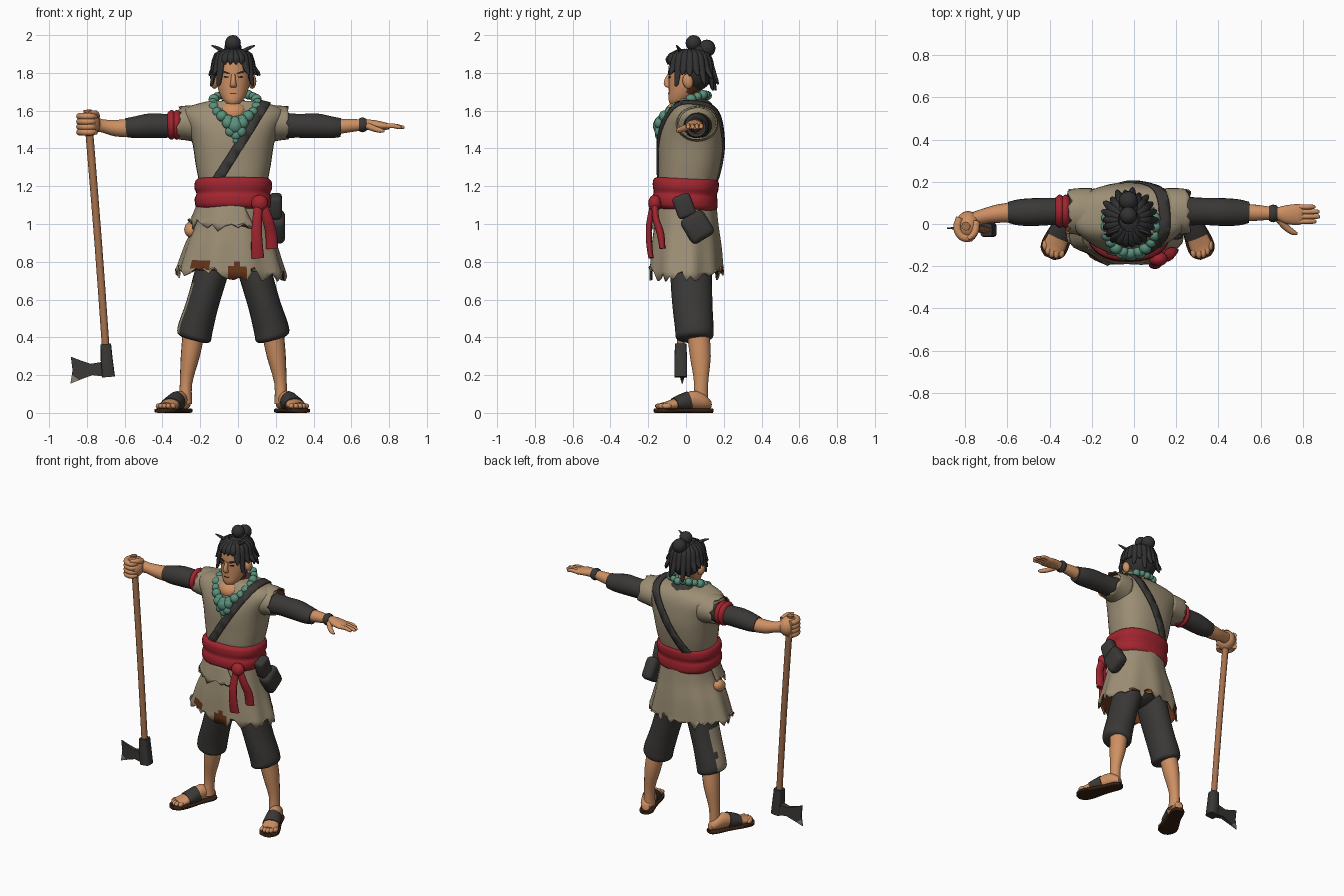
import bpy, bmesh, math, random
from mathutils import Vector, Matrix

random.seed(4)
if "Cube" in bpy.data.objects:
    bpy.data.objects.remove(bpy.data.objects["Cube"])


def material(name, r, g, b):
    m = bpy.data.materials.new(name)
    m.use_nodes = True
    m.diffuse_color = (r, g, b, 1)
    m.node_tree.nodes["Principled BSDF"].inputs["Base Color"].default_value = (r, g, b, 1)
    return m


skin = material("skin", .62, .28, .125)
cloth = material("tan_cloth", .33, .27, .175)
dark = material("dark_cloth", .042, .04, .037)
hair = material("black_hair", .032, .031, .031)
red = material("red_sash", .36, .018, .028)
teal = material("teal_beads", .1, .28, .2)
wood = material("wood", .38, .165, .075)
sole = material("brown_sole", .04, .015, .006)
lining = material("rust_lining", .13, .035, .01)
steel = material("worn_steel", .24, .215, .17)
CX = -.025


def finish(name, bm, mats, angle=50):
    bmesh.ops.recalc_face_normals(bm, faces=bm.faces)
    me = bpy.data.meshes.new(name)
    bm.to_mesh(me)
    bm.free()
    for m in mats:
        me.materials.append(m)
    me.shade_smooth()
    me.set_sharp_from_angle(angle=math.radians(angle))
    ob = bpy.data.objects.new(name, me)
    bpy.context.collection.objects.link(ob)
    return ob


def spline(secs, steps):
    """Catmull-Rom through the sections."""
    p = [Vector(s) for s in secs]
    p = [p[0]] + p + [p[-1]]
    out = []
    for a, b, c, d in zip(p, p[1:], p[2:], p[3:]):
        for k in range(steps):
            t = k / steps
            out.append((b * 2 + (c - a) * t + (a * 2 - b * 5 + c * 4 - d) * t * t
                        + (b * 3 - a - c * 3 + d) * t ** 3) / 2)
    return out + [p[-1]]


def tube(name, secs, *mats, ref=(0, 1, 0), sides=18, power=2, flat=True, caps=True,
         steps=3, folds=0, ragged=0):
    """Loft of rounded sections (x, y, z, half width, half depth along ref)."""
    pts = spline(secs, steps)
    bm, rings = bmesh.new(), []
    for i, s in enumerate(pts):
        pos = Vector(s[:3])
        a, b = (0, -1) if flat else (max(i - 1, 0), min(i + 1, len(pts) - 1))
        t = (Vector(pts[b][:3]) - Vector(pts[a][:3])).normalized()
        u = t.cross(Vector(ref)).normalized()
        v = u.cross(t)
        ring = []
        for k in range(sides):
            a = math.tau * k / sides
            c, sn = math.cos(a), math.sin(a)
            f = 1 + folds * math.sin(9 * a) * i / len(pts)
            c = math.copysign(abs(c) ** (2 / power), c)
            sn = math.copysign(abs(sn) ** (2 / power), sn)
            end = t * random.uniform(-ragged, ragged) if i == len(pts) - 1 else Vector()
            ring.append(bm.verts.new(pos + (u * c * s[3] + v * sn * s[4]) * f + end))
        rings.append(ring)
    for r, q in zip(rings, rings[1:]):
        for k in range(sides):
            bm.faces.new((r[k], r[k - 1], q[k - 1], q[k]))
    if caps:
        bm.faces.new(rings[0])
        bm.faces.new(rings[-1])
    return finish(name, bm, mats)


def ball(name, loc, size, mat, tilt=0):
    bm = bmesh.new()
    bmesh.ops.create_uvsphere(bm, u_segments=16, v_segments=10, radius=1)
    bm.transform(Matrix.Translation(loc) @ Matrix.Rotation(tilt, 4, 'X') @ Matrix.Diagonal((*size, 1)))
    return finish(name, bm, [mat])


def box(name, loc, size, mat, tilt=(0, 0), bevel=0):
    bm = bmesh.new()
    bmesh.ops.create_cube(bm, size=1)
    bm.transform(Matrix.Diagonal((*size, 1)))
    if bevel:
        bmesh.ops.bevel(bm, geom=bm.edges[:], offset=bevel, segments=3, affect='EDGES', profile=.5)
    bm.transform(Matrix.Translation(loc) @ Matrix.Rotation(tilt[0], 4, 'X') @ Matrix.Rotation(tilt[1], 4, 'Y'))
    return finish(name, bm, [mat])


def bisect(bm, co, no, clear=True):
    return bmesh.ops.bisect_plane(bm, geom=bm.verts[:] + bm.edges[:] + bm.faces[:], plane_co=co,
                                  plane_no=no, clear_outer=clear)["geom_cut"]


def thicken(ob, depth, offset=-1):
    m = ob.modifiers.new("thickness", 'SOLIDIFY')
    m.thickness, m.offset, m.material_offset = depth, offset, 1


def paint(ob, rule):
    """Give the second material to the faces the rule picks."""
    for f in ob.data.polygons:
        f.material_index = int(rule(f.center, f.normal))


# Tunic body
torso = tube("tunic_body", [(CX, 0, 1.16, .17, .14), (CX, .008, 1.235, .184, .155), (CX, .018, 1.32, .2, .165),
             (CX, .025, 1.42, .215, .172), (CX, .03, 1.5, .24, .165), (CX, .04, 1.57, .275, .145),
             (CX, .045, 1.615, .25, .12), (CX, .04, 1.645, .15, .095)], cloth, sides=36, power=2.4)

# Shoulder strap: a diagonal slice of the tunic surface, thickened
bm = bmesh.new()
bm.from_mesh(torso.data)
normal = Vector((.85, 0, -.53))
for s in (1, -1):
    bisect(bm, Vector((-.005, 0, 1.4)) + normal * s * .025, normal * s)
bisect(bm, (0, 0, 1.2), (0, 0, -1))
thicken(finish("shoulder_strap", bm, [dark]), .01, 1)
ball("undershirt_collar", (CX, .085, 1.615), (.085, .075, .05), dark, -.5)

# Skirt with torn hem, lining and two torn holes
skirt = tube("tunic_skirt", [(CX, 0, 1.12, .185, .16), (CX, 0, 1.0, .205, .17),
             (CX - .01, 0, .88, .245, .185), (CX - .012, 0, .74, .29, .195)],
             cloth, lining, sides=54, caps=False, steps=6, folds=.04, ragged=.04)
paint(skirt, lambda c, n: c.y < 0 and any(
    math.hypot((c.x - x) / .055, (c.z - z) / .035) < 1 for x, z in ((-.205, .785), (-.01, .755))))
thicken(skirt, .01)
flap = tube("torn_overlay", [(CX, -.005, 1.1, .19, .168), (CX - .005, -.005, 1.04, .208, .18),
            (CX - .01, -.005, .985, .225, .19)], cloth, lining, sides=40, caps=False, folds=.03, ragged=.03)
bm = bmesh.new()
bm.from_mesh(flap.data)
bisect(bm, (.03, 0, 1.1), (1, 0, .5))
bisect(bm, (0, .03, 1.1), (0, 1, 0))
bm.to_mesh(flap.data)
bm.free()
thicken(flap, .008)
ball("hip_bundle", (-.25, -.01, .97), (.035, .05, .04), skin, .4)

# Sash, knot and hanging ends
tube("sash", [(CX, -.003, 1.075, .18, .155), (CX, -.006, 1.095, .2, .172), (CX, -.006, 1.135, .204, .173),
     (CX, -.004, 1.16, .195, .167), (CX, -.002, 1.19, .206, .174), (CX, 0, 1.225, .202, .174),
     (CX, .005, 1.24, .188, .162)], red, sides=36, power=2.4)
ball("sash_knot", (.115, -.165, 1.11), (.045, .035, .045), red)
tube("sash_end_long", [(.11, -.17, 1.12, .022, .016), (.1, -.195, 1.0, .026, .016),
     (.1, -.195, .9, .03, .016), (.105, -.185, .82, .034, .014)], red, flat=False)
tube("sash_end_short", [(.125, -.165, 1.12, .022, .018), (.155, -.16, 1.03, .028, .018),
     (.175, -.135, .95, .03, .02), (.18, -.125, .87, .032, .016)], red, flat=False)

# Belt pouch
box("pouch_body", (.21, .06, .985), (.08, .14, .15), dark, (.55, 0), .03)
box("pouch_flap", (.2, -.01, 1.095), (.065, .1, .125), dark, (.35, 0), .02)

# Legs, sandals and sleeves, both sides
up = (0, 0, 1)
ball("trouser_seat", (CX, .03, .86), (.17, .13, .12), dark)
for s, side in ((1, "left"), (-1, "right")):
    X = lambda x: CX + s * x
    leg = tube(side + "_trouser_leg", [(X(.08), .03, .88, .095, .11), (X(.122), .028, .72, .088, .11),
               (X(.165), .034, .57, .086, .106), (X(.2), .044, .45, .093, .102),
               (X(.208), .045, .4, .09, .098), (X(.21), .045, .385, .06, .07)], dark, cloth, sides=24)
    if s < 0:  # sewn side patch
        paint(leg, lambda c, n: n.x < -.88 and .41 < c.z < .7)
    tube(side + "_shin", [(X(.21), .065, .42, .058, .06), (X(.228), .076, .3, .05, .056),
         (X(.25), .08, .16, .033, .038), (X(.252), .075, .05, .035, .042)], skin)
    heel, toe = Vector((X(.245), .135, 0)), Vector((X(.368 - s * .006), -.155, 0))

    def along(rows):
        return [(*(heel.lerp(toe, t) + Vector((0, 0, z))), w, h) for t, z, w, h in rows]
    tube(side + "_foot", along([(.03, .045, .025, .022), (.15, .06, .04, .042), (.35, .067, .042, .05),
         (.6, .05, .048, .035), (.82, .038, .054, .022), (.9, .036, .047, .018)]), skin, ref=up)
    tube(side + "_sandal_sole", along([(0, .012, .025, .012), (.1, .012, .045, .012), (.4, .012, .048, .012),
         (.75, .012, .064, .012), (.93, .012, .058, .012), (1.02, .012, .025, .012)]), sole, ref=up, power=4)
    tube(side + "_sandal_strap", along([(.42, .06, .05, .054), (.55, .053, .054, .046),
         (.68, .044, .057, .036)]), dark, ref=up)
    across = (toe - heel).normalized().cross(Vector(up))
    for i in range(5):
        w = i - 2
        p = heel.lerp(toe, .93 - .015 * w * w) + across * w * .021
        ball(f"{side}_toe_{i}", (p.x, p.y, .036), (.015, .026, .015), skin)

    cap = tube(side + "_shoulder_cap", [(X(.18), .055, 1.53, .115, .1), (X(.24), .06, 1.535, .11, .093),
               (X(.285), .06, 1.535, .105, .088)], cloth, lining, ref=up, caps=False, sides=28, ragged=.013)
    thicken(cap, .008)
    tube(side + "_sleeve", [(X(.18), .06, 1.525, .08, .075), (X(.33), .06, 1.52, .065, .064),
         (X(.44), .057, 1.52, .066, .066), (X(.52), .055, 1.512, .062, .058),
         (X(.57), .055, 1.51, .05, .05)], dark, ref=up, sides=22)

# Armband
for i in (0, 1):
    x = -.352 + i * .028
    tube(f"armband_{i}", [(x - .02, .06, 1.525, .066, .066), (x, .06, 1.525, .08, .08),
         (x + .02, .06, 1.525, .066, .066)], red, ref=up, sides=22)

# Left forearm and open hand
tube("left_forearm", [(.5, .055, 1.513, .042, .042), (.58, .053, 1.52, .038, .037), (.67, .05, 1.525, .03, .028),
     (.72, .045, 1.525, .044, .026), (.78, .045, 1.518, .05, .02), (.8, .045, 1.516, .04, .014)], skin, ref=up)
tube("left_bracelet", [(.64, .05, 1.525, .035, .033), (.66, .05, 1.525, .042, .04),
     (.68, .05, 1.525, .036, .032)], dark, ref=up)
for i, reach in enumerate((.865, .882, .88, .86)):
    y = .012 + i * .023
    tube(f"left_finger_{i}", [(.77, y, 1.517, .012, .014), (.82, y, 1.52, .012, .013),
         (reach - .01, y, 1.512, .01, .01), (reach, y, 1.51, .004, .004)], skin, ref=up, sides=10)
tube("left_thumb", [(.69, .02, 1.518, .018, .018), (.72, -.015, 1.505, .016, .016),
     (.755, -.04, 1.495, .013, .013), (.775, -.045, 1.492, .005, .005)], skin, ref=up, sides=10, flat=False)

# Right forearm and fist
tube("right_forearm", [(-.57, .055, 1.508, .05, .05), (-.65, .048, 1.508, .043, .044),
     (-.72, .035, 1.52, .035, .035), (-.77, .015, 1.53, .038, .045)], skin, ref=up)
ball("right_fist", (-.787, -.008, 1.53), (.058, .07, .068), skin)
for i in range(4):
    z = 1.486 + i * .028
    tube(f"right_finger_{i}", [(-.825, .03, z, .019, .018), (-.838, -.02, z, .019, .018),
         (-.815, -.06, z, .019, .018), (-.775, -.065, z, .018, .017), (-.75, -.04, z, .01, .012)],
         skin, ref=up, sides=10, flat=False)
tube("right_thumb", [(-.75, .01, 1.57, .02, .02), (-.755, -.04, 1.585, .017, .017),
     (-.785, -.07, 1.59, .01, .01)], skin, ref=up, sides=10, flat=False)

# Axe
tube("axe_handle", [(-.797, -.01, 1.605, .021, .021), (-.74, -.02, .9, .02, .02),
     (-.69, -.03, .2, .02, .02)], wood, sides=12)
tube("axe_socket", [(-.7, -.028, .365, .028, .03), (-.695, -.028, .28, .032, .034),
     (-.685, -.028, .19, .034, .034)], dark, sides=12, power=5, steps=1)
bm = bmesh.new()
outline = ((-.69, .275), (-.78, .26), (-.845, .282), (-.885, .298), (-.876, .225), (-.887, .155), (-.83, .178),
           (-.77, .2), (-.69, .19))
face = bm.faces.new([bm.verts.new((x, 0, z)) for x, z in outline])
new = bmesh.ops.extrude_face_region(bm, geom=[face])["geom"]
bmesh.ops.translate(bm, vec=(0, 1, 0), verts=[v for v in new if isinstance(v, bmesh.types.BMVert)])
bevel_co, bevel_no = Vector((-.85, 0, .18)), Vector((.6, 0, .8))
bisect(bm, bevel_co, bevel_no, False)
for v in bm.verts:
    v.co.y = -.02 + (v.co.y - .5) * (.004 + .22 * (v.co.x + .89))
for f in bm.faces:
    f.material_index = int((f.calc_center_median() - bevel_co).dot(bevel_no) < 0)
finish("axe_blade", bm, [dark, steel], 25)

# Neck, head and face; rust shade behind the left jaw
ball("upper_chest", (CX, -.035, 1.585), (.085, .08, .065), skin)
neck = tube("neck", [(CX, .045, 1.57, .075, .07), (CX, .03, 1.65, .055, .058), (CX, .015, 1.74, .055, .06)],
            skin, lining)
paint(neck, lambda c, n: n.x > .4 and n.y > -.75 and c.z > 1.62)
head = tube("head", [(CX, -.065, 1.63, .022, .02), (CX, -.052, 1.645, .045, .042), (CX, -.028, 1.685, .07, .066),
            (CX, -.006, 1.74, .086, .09), (CX, .004, 1.8, .09, .1), (CX, .012, 1.86, .086, .098),
            (CX, .015, 1.9, .055, .06)], skin, lining, sides=24)
paint(head, lambda c, n: n.x > 0 and c.y > .01 and c.z < 1.8)
tube("nose", [(CX, -.088, 1.795, .01, .01), (CX, -.1, 1.755, .014, .018), (CX, -.098, 1.73, .018, .016),
     (CX, -.09, 1.722, .01, .008)], skin, sides=10)
box("mouth", (CX, -.091, 1.69), (.034, .008, .005), lining)
for s in (1, -1):
    ball("ear", (CX + s * .1, .01, 1.755), (.022, .028, .04), skin, .2)
    box("eye", (CX + s * .037, -.087, 1.778), (.026, .009, .009), hair, (0, -s * .15))
    box("eyebrow", (CX + s * .038, -.09, 1.802), (.042, .009, .009), hair, (0, -s * .3))

# Hair: scalp cut along the hairline, locks parted at the front, topknot
bm = bmesh.new()
bmesh.ops.create_uvsphere(bm, u_segments=24, v_segments=16, radius=1)
bm.transform(Matrix.Translation((CX, .025, 1.81)) @ Matrix.Diagonal((.108, .12, .115, 1)))
cut = bisect(bm, (CX, -.06, 1.865), (0, -.81, -.58))
bmesh.ops.edgeloop_fill(bm, edges=[e for e in cut if isinstance(e, bmesh.types.BMEdge)])
finish("scalp_hair", bm, [hair])
for i in range(22):
    a = math.tau * (i + .5) / 22 - math.pi / 2
    dx, dy = math.cos(a), math.sin(a)
    front, wide = max(0, -dy), random.uniform(.135, .165)
    tip = 1.71 + .03 * (i % 3)
    if front > .8:
        tip, wide = 1.845, .12
    elif front > .15:
        tip, wide = 1.79 - .06 * (i % 2), .14
    elif abs(dy) < .3:
        tip = 1.785
    path = [(.05, 1.915, .018), (.095, 1.89, .024), (.115, max(1.83, tip + .02), .021),
            (wide - .01, tip + .015, .013), (wide, tip, .004)]
    tube(f"hair_lock_{i}", [(CX + dx * r * .9, .02 + dy * r, z, w, w * .8) for r, z, w in path], hair,
         ref=(dx, dy, .01), sides=8, flat=False, steps=2)
for s in (1, -1):
    tube("loose_strand", [(CX + s * .03, -.02, 1.9, .012, .01), (CX + s * .08, -.04, 1.93, .01, .008),
         (CX + s * .115, -.05, 1.945, .003, .003)], hair, sides=8, flat=False)
for i, (y, z, r) in enumerate(((.04, 1.958, .042), (.11, 1.93, .046), (.07, 1.9, .05))):
    ball(f"topknot_{i}", (CX - .002, y, z), (r, r, r), hair)

# Bead necklace with pendant cluster
for i in range(20):
    a = math.tau * i / 20
    c, sn = math.cos(a), math.sin(a)
    r = .026 + .004 * (i % 2) - .006 * max(0, sn)
    ball(f"bead_{i}", (CX + .01 + .118 * c, -.012 + .125 * sn, 1.61 + .07 * sn + .03 * abs(c)), (r, r, r), teal)
for x, z, r in ((-.04, .06, .03), (.04, .06, .03), (0, .045, .04), (-.025, .015, .027), (.03, .015, .029),
                (.005, -.005, .026), (.005, -.035, .018)):
    ball("pendant_bead", (CX + .01 + x, -.143, 1.475 + z), (r, r * .8, r), teal)
